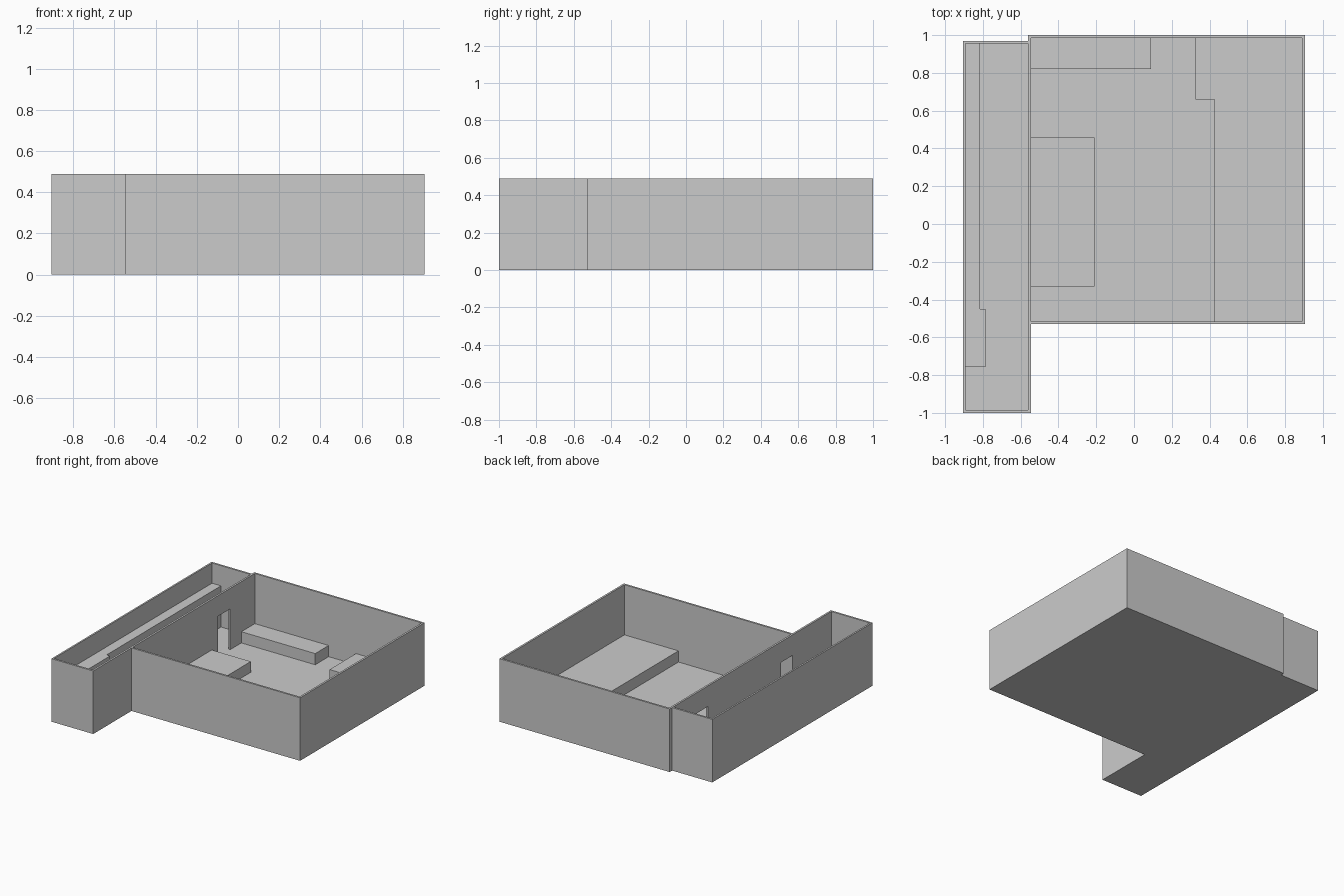
import bpy, bmesh

if "Cube" in bpy.data.objects:
    bpy.data.objects.remove(bpy.data.objects["Cube"])

FLOOR, TOP = 0.013, 0.49
DOOR_TOP = 0.33


def prism(name, points, z0, z1):
    """Extrude a counter-clockwise plan outline from z0 to z1."""
    bm = bmesh.new()
    base = bm.faces.new([bm.verts.new((x, y, z0)) for x, y in points])
    up = bmesh.ops.extrude_face_region(bm, geom=[base])["geom"]
    bmesh.ops.translate(bm, vec=(0, 0, z1 - z0),
                        verts=[v for v in up if isinstance(v, bmesh.types.BMVert)])
    bmesh.ops.recalc_face_normals(bm, faces=bm.faces)
    mesh = bpy.data.meshes.new(name)
    bm.to_mesh(mesh)
    bm.free()
    obj = bpy.data.objects.new(name, mesh)
    bpy.context.collection.objects.link(obj)
    return obj


def rect(x0, x1, y0, y1):
    return [(x0, y0), (x1, y0), (x1, y1), (x0, y1)]


def cut(target, name, points, z0, z1):
    """Subtract a prism from the target, then drop the cutter."""
    cutter = prism(name, points, z0, z1)
    cutter.hide_render = True
    mod = target.modifiers.new(name, 'BOOLEAN')
    mod.operation = 'DIFFERENCE'
    mod.solver = 'EXACT'
    mod.object = cutter
    bpy.context.view_layer.objects.active = target
    bpy.ops.object.modifier_apply(modifier=mod.name)
    bpy.data.objects.remove(cutter)


# Outer walls and floor: long corridor on the left, large room on the right
walls = prism("walls_and_floor", [
    (-0.905, -1.0), (-0.545, -1.0), (-0.545, -0.53), (0.905, -0.53),
    (0.905, 1.0), (-0.56, 1.0), (-0.56, 0.97), (-0.905, 0.97)], 0, TOP)

# Hollow out the two open-topped rooms
cut(walls, "corridor_space", rect(-0.892, -0.56, -0.985, 0.955), FLOOR, TOP + 0.1)
cut(walls, "room_space", rect(-0.545, 0.89, -0.515, 0.985), FLOOR, TOP + 0.1)

# Two doorways through the shared wall
for i, (y0, y1) in enumerate([(0.53, 0.683), (-0.51, -0.367)]):
    cut(walls, f"doorway_{i + 1}", rect(-0.58, -0.52, y0, y1), FLOOR, DOOR_TOP)

# Tall counter along the corridor, with a deeper section near the front
prism("corridor_counter", [
    (-0.892, -0.757), (-0.785, -0.757), (-0.785, -0.45), (-0.815, -0.45),
    (-0.815, 0.955), (-0.892, 0.955)], FLOOR, 0.333)

# Low platforms in the large room
prism("back_bench", rect(-0.545, 0.09, 0.82, 0.985), FLOOR, 0.1)
prism("left_platform", rect(-0.545, -0.21, -0.33, 0.457), FLOOR, 0.097)
prism("right_platform", [
    (0.425, -0.515), (0.89, -0.515), (0.89, 0.985), (0.325, 0.985),
    (0.325, 0.66), (0.425, 0.66)], FLOOR, 0.1)
